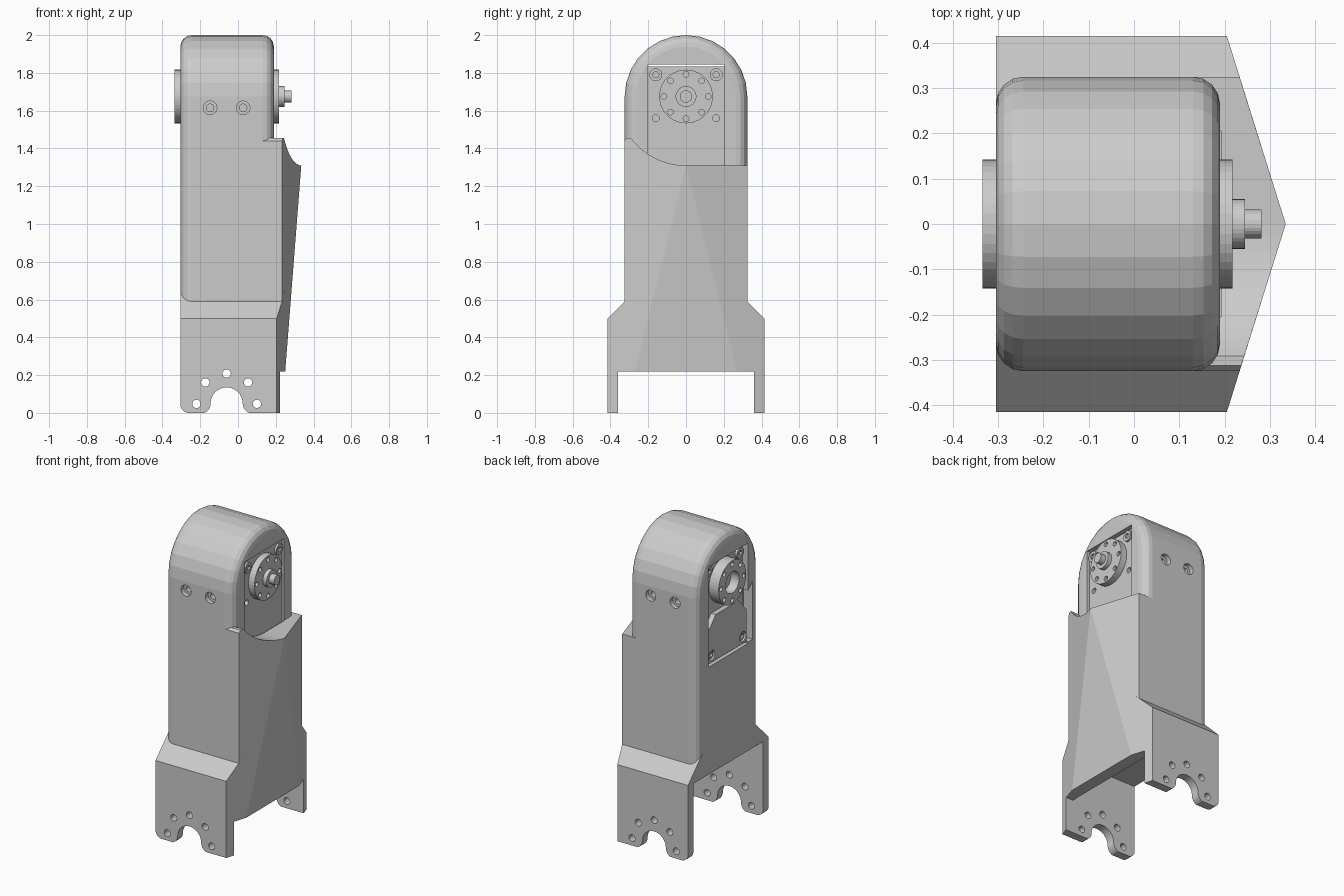
import bpy, bmesh
from math import sin, cos, pi, radians
from mathutils import Vector

if "Cube" in bpy.data.objects:
    bpy.data.objects.remove(bpy.data.objects["Cube"])

PLACE = {'x': lambda d, p: (d, p[0], p[1]),
         'y': lambda d, p: (p[0], d, p[1]),
         'z': lambda d, p: (p[0], p[1], d)}


def arc(cx, cy, r, a0, a1, n):
    return [(cx + r * cos(radians(a0 + (a1 - a0) * i / n)),
             cy + r * sin(radians(a0 + (a1 - a0) * i / n))) for i in range(n + 1)]


def prism(name, pts, a, b, axis, planes=(), bevel=None):
    """Extrude an outline along an axis, then trim by planes or round chosen edges."""
    bm = bmesh.new()
    lo = [bm.verts.new(PLACE[axis](a, p)) for p in pts]
    hi = [bm.verts.new(PLACE[axis](b, p)) for p in pts]
    bm.faces.new(lo)
    bm.faces.new(hi)
    for i in range(len(pts)):
        j = (i + 1) % len(pts)
        bm.faces.new((lo[i], lo[j], hi[j], hi[i]))
    bmesh.ops.recalc_face_normals(bm, faces=bm.faces[:])
    for co, no in planes:
        cut = bmesh.ops.bisect_plane(bm, geom=bm.verts[:] + bm.edges[:] + bm.faces[:],
                                     plane_co=co, plane_no=no, clear_outer=True)
        edges = [e for e in cut['geom_cut'] if isinstance(e, bmesh.types.BMEdge)]
        if edges:
            bmesh.ops.edgeloop_fill(bm, edges=edges)
    if bevel:
        bmesh.ops.bevel(bm, geom=[e for e in bm.edges if bevel(e)], offset=0.06,
                        segments=4, profile=0.5, affect='EDGES')
    bmesh.ops.recalc_face_normals(bm, faces=bm.faces[:])
    me = bpy.data.meshes.new(name)
    bm.to_mesh(me)
    bm.free()
    ob = bpy.data.objects.new(name, me)
    bpy.context.collection.objects.link(ob)
    return ob


def cyl(name, c, r, a, b, axis, n=32):
    return prism(name, arc(c[0], c[1], r, 0, 360, n)[:-1], a, b, axis)


def boolean(ob, cutter, op='DIFFERENCE'):
    m = ob.modifiers.new('cut', 'BOOLEAN')
    m.operation, m.object, m.solver = op, cutter, 'EXACT'
    bpy.context.view_layer.objects.active = ob
    bpy.ops.object.modifier_apply(modifier=m.name)
    bpy.data.objects.remove(cutter)


def rect(u0, v0, u1, v1):
    return [(u0, v0), (u1, v0), (u1, v1), (u0, v1)]


AXLE = (0, 1.675)
TILT = (Vector((0.335, 0, 1.31)), Vector((1.09, 0, -0.085)))


def cut_pocket(ob):
    boolean(ob, prism('cutter', rect(-0.205, 1.19, 0.205, 1.845), -0.4, 0.192, 'x'))


# Arched housing with rounded rims
housing = prism('housing', [(-0.325, 0.55), (0.325, 0.55)] + arc(*AXLE, 0.325, 0, 180, 14),
                -0.305, 0.19, 'x',
                bevel=lambda e: abs(e.verts[0].co.x - e.verts[1].co.x) < 1e-5
                and max(v.co.z for v in e.verts) > 0.6)
cut_pocket(housing)
# cable slot beside the pocket on the rear
boolean(housing, prism('cutter', [(-0.19, 1.2), (-0.25, 1.2), (-0.25, 1.58), (-0.19, 1.52)],
                       -0.4, -0.24, 'x'))
for s in (-1, 1):
    for x in (-0.148, 0.027):
        boolean(housing, cyl('cutter', (x, 1.615), 0.036, s * 0.295, s * 0.4, 'y', 20))
        boolean(housing, cyl('cutter', (x, 1.615), 0.02, s * 0.23, s * 0.31, 'y', 16))

# Pointed front cover with the scooped upper rim
cover = prism('front_cover', [(0.13, -0.325), (0.233, -0.325), (0.335, 0), (0.233, 0.325),
                              (0.13, 0.325)], 0.5, 1.6, 'z', planes=[TILT])
boolean(cover, prism('cutter', [(0.4, 0.4), (0.4, 1.31)] + arc(*AXLE, 0.365, 270, 217, 12)
                     + [(-0.312, 1.455), (-0.325, 1.44), (-0.4, 1.36), (-0.4, 0.4)],
                     0, 0.5, 'x'), 'INTERSECT')
cut_pocket(cover)

# Flared fork base
base = prism('fork_base', [(-0.305, -0.415), (0.205, -0.415), (0.335, 0), (0.205, 0.415),
                           (-0.305, 0.415)], 0, 0.66, 'z',
             planes=[TILT] + [(Vector((0, s * 0.415, 0.5)), Vector((0, s, 1))) for s in (-1, 1)])
boolean(base, prism('cutter', rect(-0.36, -0.1, 0.36, 0.49), -0.4, 0.17, 'x'))
boolean(base, prism('cutter', rect(-0.36, -0.1, 0.36, 0.22), 0.1, 0.5, 'x'))
# axle notch, rounded toe and bolt circle through both fork legs
left = arc(-0.2, 0.05, 0.055, -90, -10, 6)
right = [(-0.12 - x, z) for x, z in reversed(left)]
boolean(base, prism('cutter', left + arc(-0.06, 0.05, 0.085, 180, 0, 18) + right, -0.6, 0.6, 'y'))
boolean(base, prism('cutter', [(-0.4, 0.05), (-0.4, -0.05), (-0.26, -0.05)]
                    + arc(-0.257, 0.048, 0.049, 268, 182, 6), -0.6, 0.6, 'y'))
for a in range(0, 181, 45):
    p = (-0.06 + 0.16 * cos(radians(a)), 0.048 + 0.16 * sin(radians(a)))
    boolean(base, cyl('cutter', p, 0.022, -0.6, 0.6, 'y', 20))

# Motor block and its rear lid
motor = prism('motor_block', rect(-0.203, 1.2, 0.203, 1.833), -0.265, 0.175, 'x')
lid = prism('motor_lid', [(-0.2, 1.205), (0.2, 1.205), (0.2, 1.41), (0.12, 1.5),
                          (-0.12, 1.5), (-0.2, 1.41)], -0.298, -0.25, 'x')
for y in (-0.16, 0.16):
    boolean(motor, cyl('cutter', (y, 1.56), 0.018, 0.15, 0.3, 'x', 16))
    boolean(lid, cyl('cutter', (y, 1.25), 0.032, -0.4, -0.275, 'x', 20))

# Screw heads with sockets
for y in (-0.16, 0.16):
    for z, a, b, face in ((1.79, 0.17, 0.188, 1), (1.79, -0.28, -0.26, -1),
                          (1.25, -0.29, -0.27, -1)):
        screw = cyl('screw_head', (y, z), 0.034 if z > 1.5 else 0.026, a, b, 'x', 20)
        end = b if face > 0 else a
        boolean(screw, cyl('cutter', (y, z), 0.018, end - face * 0.012, end + face * 0.05, 'x', 6))

# Output discs on both sides with a ring of bolt holes
front_disc = cyl('front_disc', AXLE, 0.142, 0.165, 0.218, 'x', 40)
rear_disc = cyl('rear_disc', AXLE, 0.142, -0.335, -0.255, 'x', 40)
boolean(rear_disc, cyl('cutter', AXLE, 0.07, -0.4, -0.275, 'x', 32))
for i in range(8):
    p = (0.117 * cos(i * pi / 4), AXLE[1] + 0.117 * sin(i * pi / 4))
    boolean(front_disc, cyl('cutter', p, 0.015, 0.19, 0.3, 'x', 14))
    boolean(rear_disc, cyl('cutter', p, 0.015, -0.4, -0.305, 'x', 14))
cyl('shaft_hub', AXLE, 0.055, 0.21, 0.245, 'x')
cyl('shaft', AXLE, 0.032, 0.24, 0.282, 'x', 24)
